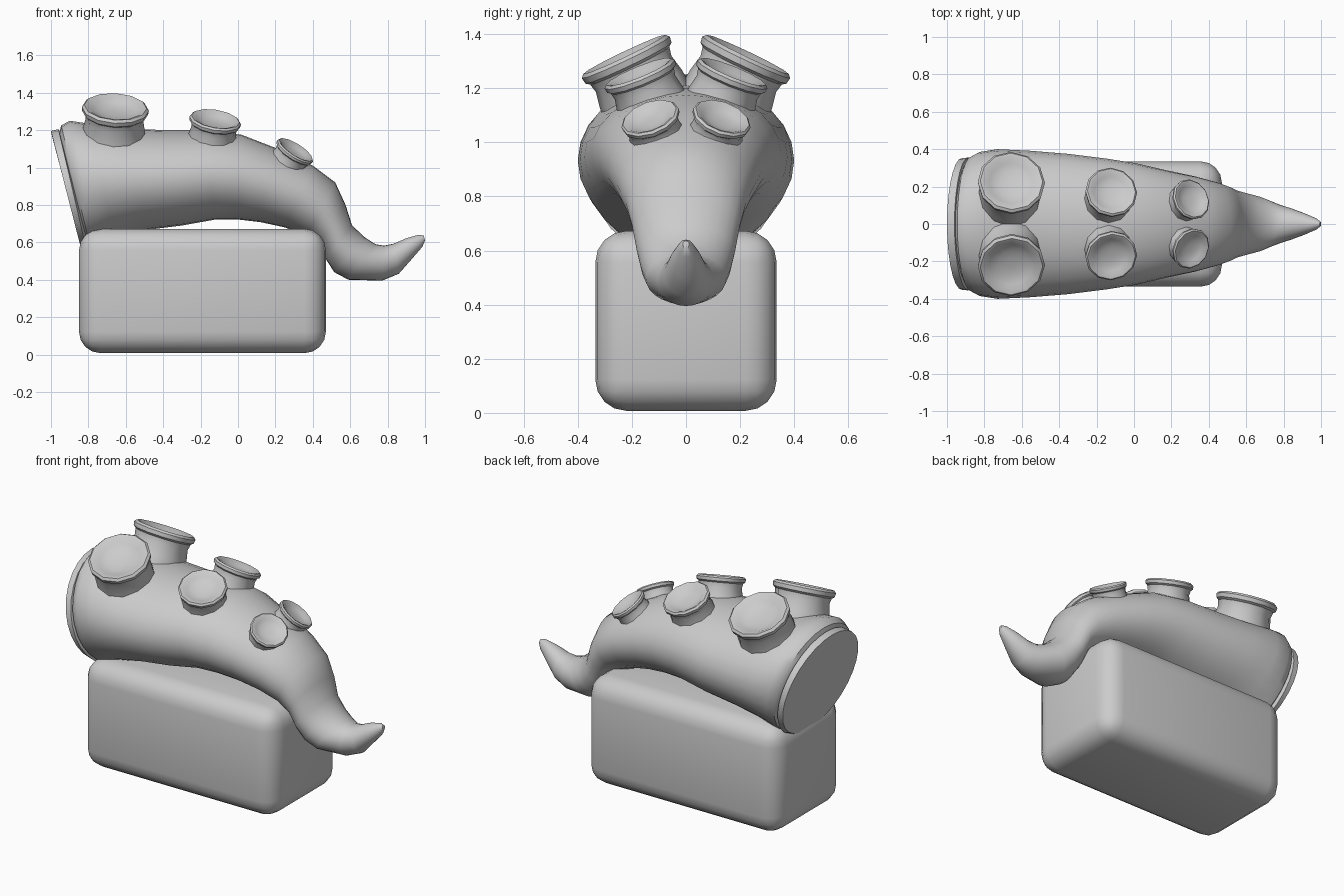
import bpy, bmesh, math
from mathutils import Vector

if "Cube" in bpy.data.objects:
    bpy.data.objects.remove(bpy.data.objects["Cube"])

grey = bpy.data.materials.new("plain grey")
grey.diffuse_color = (0.6, 0.6, 0.6, 1)
grey.use_nodes = True
grey.node_tree.nodes["Principled BSDF"].inputs["Base Color"].default_value = grey.diffuse_color


def finish(bm, name, angle):
    """Turn a bmesh into a smooth-shaded object with sharp edges kept."""
    bmesh.ops.recalc_face_normals(bm, faces=bm.faces)
    me = bpy.data.meshes.new(name)
    bm.to_mesh(me)
    bm.free()
    me.materials.append(grey)
    ob = bpy.data.objects.new(name, me)
    bpy.context.collection.objects.link(ob)
    bpy.ops.object.select_all(action='DESELECT')
    ob.select_set(True)
    bpy.context.view_layer.objects.active = ob
    bpy.ops.object.shade_smooth_by_angle(angle=math.radians(angle))
    return ob


def loft(bm, rings):
    """Skin a list of vertex rings and cap both ends."""
    n = len(rings[0])
    for a, b in zip(rings, rings[1:]):
        for i in range(n):
            j = (i + 1) % n
            bm.faces.new((a[i], a[j], b[j], b[i]))
    bm.faces.new(rings[0])
    bm.faces.new(rings[-1])


# Rounded block the tentacle rests on
bm = bmesh.new()
bmesh.ops.create_cube(bm, size=1)
for v in bm.verts:
    v.co = Vector((v.co.x * 1.32 - 0.19, v.co.y * 0.67, v.co.z * 0.665 + 0.34))
bmesh.ops.bevel(bm, geom=bm.edges[:], offset=0.115, segments=4, profile=0.5,
                affect='EDGES', clamp_overlap=True)
finish(bm, "block", 40)

# Tentacle: top x, top z, bottom x, bottom z, half width of each section
sections = [
    (-0.995, 1.17, -0.845, 0.60, 0.335),
    (-1.00, 1.195, -0.84, 0.57, 0.352),
    (-0.96, 1.205, -0.81, 0.56, 0.355),
    (-0.955, 1.19, -0.80, 0.58, 0.335),
    (-0.945, 1.225, -0.79, 0.575, 0.362),
    (-0.90, 1.25, -0.75, 0.59, 0.385),
    (-0.80, 1.235, -0.66, 0.63, 0.400),
    (-0.62, 1.21, -0.50, 0.665, 0.392),
    (-0.40, 1.20, -0.30, 0.69, 0.375),
    (-0.18, 1.20, -0.12, 0.722, 0.350),
    (0.02, 1.175, 0.00, 0.722, 0.325),
    (0.20, 1.105, 0.12, 0.708, 0.290),
    (0.40, 1.01, 0.25, 0.68, 0.255),
    (0.52, 0.92, 0.37, 0.635, 0.222),
    (0.575, 0.80, 0.43, 0.595, 0.200),
    (0.61, 0.69, 0.47, 0.51, 0.182),
    (0.68, 0.625, 0.515, 0.44, 0.165),
    (0.735, 0.59, 0.59, 0.40, 0.148),
    (0.78, 0.582, 0.77, 0.395, 0.105),
    (0.83, 0.592, 0.86, 0.432, 0.082),
    (0.90, 0.622, 0.92, 0.50, 0.058),
    (0.965, 0.64, 0.985, 0.575, 0.030),
    (0.993, 0.636, 1.00, 0.61, 0.012),
]
SIDES = 28
bm = bmesh.new()
rings = []
for tx, tz, bx, bz, half in sections:
    mid = Vector(((tx + bx) / 2, 0, (tz + bz) / 2))
    up = Vector(((tx - bx) / 2, 0, (tz - bz) / 2))
    ring = []
    for i in range(SIDES):
        a = math.tau * i / SIDES
        ring.append(bm.verts.new(mid + up * math.cos(a) + Vector((0, half * math.sin(a), 0))))
    rings.append(ring)
loft(bm, rings)
finish(bm, "tentacle", 40)

# Sucker outline: radius and height, from the foot over the lip to the dish
outline = [(0.96, -1.3), (0.93, -0.8), (0.86, -0.45), (0.90, -0.26), (0.98, -0.20), (1.0, -0.07),
           (0.93, 0.0), (0.84, -0.02), (0.66, -0.14), (0.40, -0.22), (0.15, -0.24)]


def sucker(name, centre, radius, normal):
    bm = bmesh.new()
    turn = Vector((0, 0, 1)).rotation_difference(Vector(normal).normalized())
    rings = []
    for r, h in outline:
        ring = []
        for i in range(12):
            a = math.tau * i / 12
            p = Vector((r * math.cos(a), r * math.sin(a), h)) * radius
            ring.append(bm.verts.new(turn @ p + Vector(centre)))
        rings.append(ring)
    loft(bm, rings)
    finish(bm, name, 35)


# Three sucker pairs, shrinking towards the tip
for side, label in ((-1, "front"), (1, "back")):
    sucker("large_sucker_" + label, (-0.655, side * 0.228, 1.325), 0.18, (0.06, side * 0.42, 0.88))
    sucker("medium_sucker_" + label, (-0.12, side * 0.175, 1.26), 0.14, (0.15, side * 0.36, 0.88))
    sucker("small_sucker_" + label, (0.31, side * 0.135, 1.095), 0.112, (0.50, side * 0.30, 0.78))
